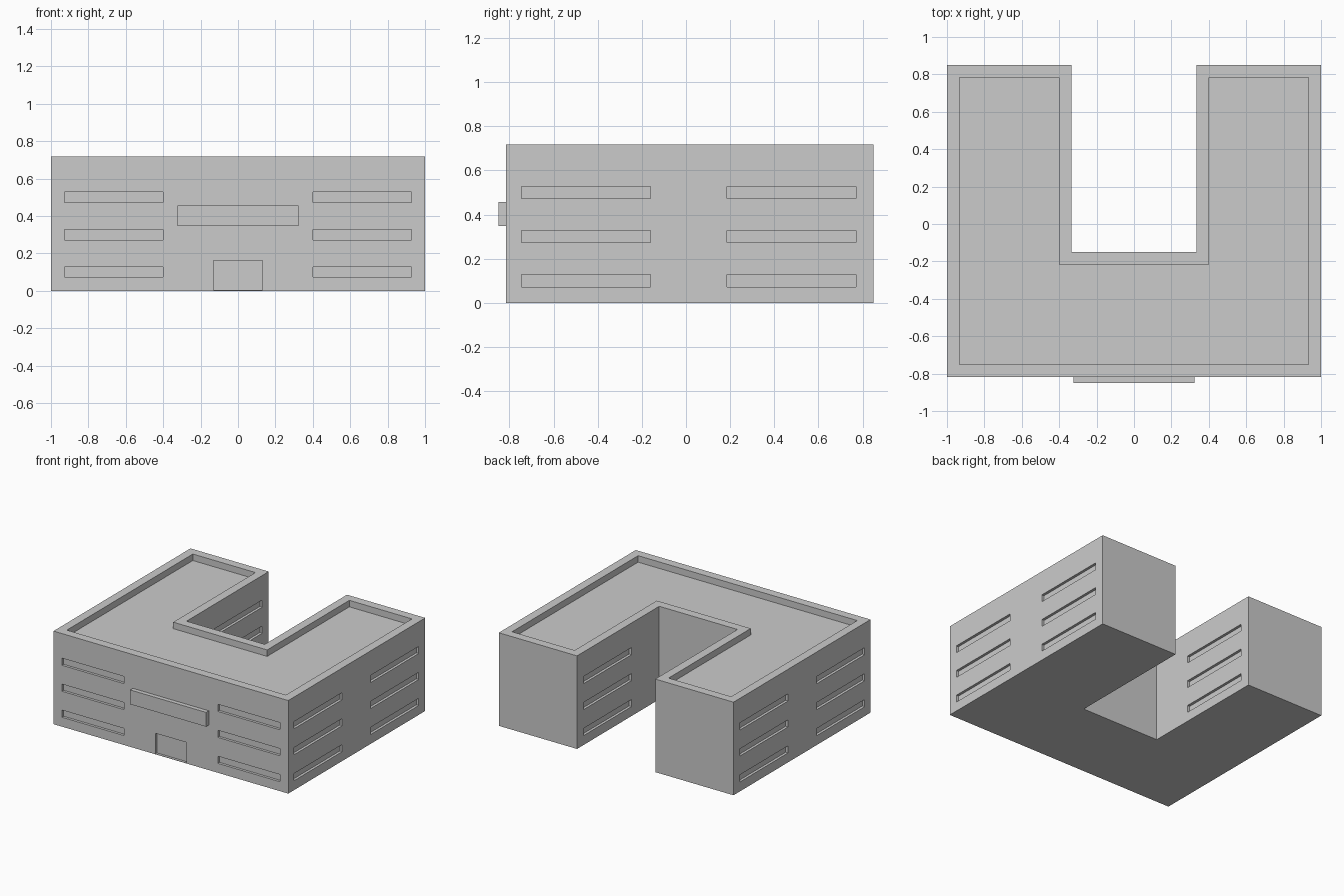
import bpy, bmesh

if "Cube" in bpy.data.objects:
    bpy.data.objects.remove(bpy.data.objects["Cube"])

FRONT, BACK, TOP, ROOF = -0.8167, 0.85, 0.7167, 0.6667
DEPTH = 0.02  # window and door recess


def prism(bm, outline, z0, z1):
    face = bm.faces.new([bm.verts.new((x, y, z0)) for x, y in outline])
    res = bmesh.ops.extrude_face_region(bm, geom=[face])
    verts = [v for v in res["geom"] if isinstance(v, bmesh.types.BMVert)]
    bmesh.ops.translate(bm, verts=verts, vec=(0, 0, z1 - z0))


def box(bm, x0, x1, y0, y1, z0, z1):
    prism(bm, [(x0, y0), (x1, y0), (x1, y1), (x0, y1)], z0, z1)


def u_shape(inset):
    xo, xi = 1 - inset, 0.3333 + inset
    yf, yc, yb = FRONT + inset, -0.15 - inset, BACK - inset
    return [(-xo, yf), (xo, yf), (xo, yb), (xi, yb),
            (xi, yc), (-xi, yc), (-xi, yb), (-xo, yb)]


def finish(bm, name):
    bmesh.ops.recalc_face_normals(bm, faces=bm.faces)
    mesh = bpy.data.meshes.new(name)
    bm.to_mesh(mesh)
    bm.free()
    obj = bpy.data.objects.new(name, mesh)
    bpy.context.collection.objects.link(obj)
    return obj


# U-shaped building body
bm = bmesh.new()
prism(bm, u_shape(0), 0, TOP)
building = finish(bm, "building")

# Cutter: sunken roof, door and all strip windows
bm = bmesh.new()
prism(bm, u_shape(0.0667), ROOF, TOP + 0.1)
box(bm, -0.131, 0.131, FRONT - 0.1, FRONT + DEPTH, 0.003, 0.162)
for zc in (0.1, 0.3, 0.5):
    z = (zc - 0.0275, zc + 0.0275)
    for s in (-1, 1):
        # front windows
        box(bm, *sorted((s * 0.4, s * 0.928)), FRONT - 0.1, FRONT + DEPTH, *z)
        # outer side windows
        for y in ((-0.746, -0.161), (0.186, 0.771)):
            box(bm, *sorted((s * (1 - DEPTH), s * 1.1)), *y, *z)
        # courtyard windows
        box(bm, *sorted((s * 0.25, s * (0.3333 + DEPTH))), 0.186, 0.771, *z)
cutter = finish(bm, "recess_cutter")
cutter.hide_render = True

mod = building.modifiers.new("recesses", "BOOLEAN")
mod.operation = "DIFFERENCE"
mod.solver = "EXACT"
mod.object = cutter
bpy.context.view_layer.objects.active = building
bpy.ops.object.modifier_apply(modifier=mod.name)
bpy.data.objects.remove(cutter)

# Blank sign board above the door
bm = bmesh.new()
box(bm, -0.3233, 0.3233, -0.85, FRONT, 0.347, 0.457)
finish(bm, "sign_board")
